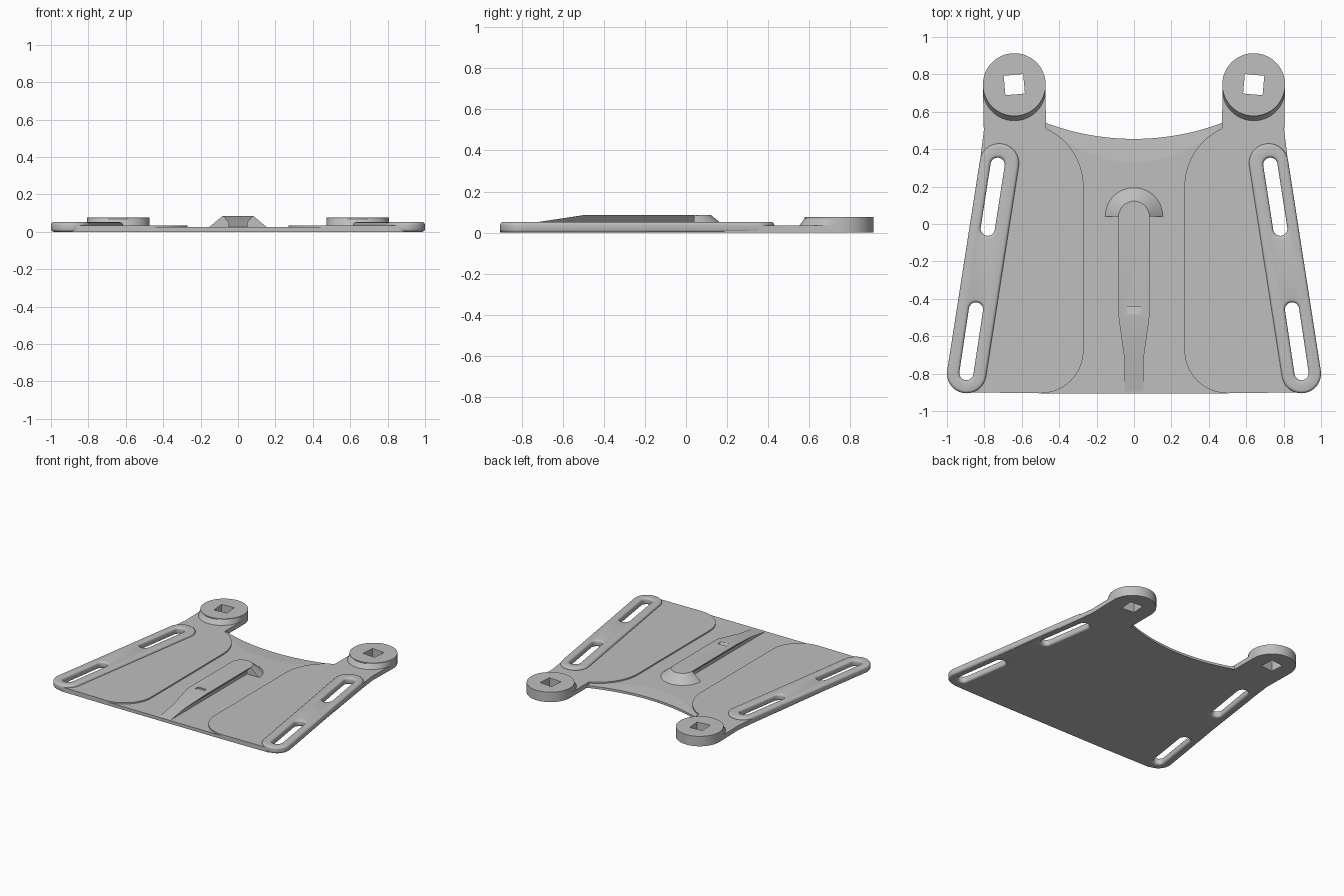
import bpy, bmesh
from math import cos, sin, pi, radians, atan2

if "Cube" in bpy.data.objects:
    bpy.data.objects.remove(bpy.data.objects["Cube"])

grey = bpy.data.materials.new("plain_grey")
grey.use_nodes = True
colour = (0.52, 0.52, 0.52, 1)
grey.diffuse_color = colour
grey.node_tree.nodes["Principled BSDF"].inputs["Base Color"].default_value = colour


def loft(name, ring_a, ring_b):
    """Closed solid between two rings of 3D points."""
    bm = bmesh.new()
    a = [bm.verts.new(p) for p in ring_a]
    b = [bm.verts.new(p) for p in ring_b]
    bm.faces.new(a)
    bm.faces.new(b)
    for i in range(len(a)):
        j = (i + 1) % len(a)
        bm.faces.new((a[i], a[j], b[j], b[i]))
    bmesh.ops.recalc_face_normals(bm, faces=bm.faces)
    mesh = bpy.data.meshes.new(name)
    bm.to_mesh(mesh)
    bm.free()
    mesh.materials.append(grey)
    obj = bpy.data.objects.new(name, mesh)
    bpy.context.collection.objects.link(obj)
    return obj


def at_z(points, z):
    return [(x, y, z) for x, y in points]


def slab(name, points, z0, z1):
    return loft(name, at_z(points, z0), at_z(points, z1))


def arc(cx, cy, r, start, end, n=24):
    """Points on an arc, angles in degrees."""
    angles = [radians(start + (end - start) * i / n) for i in range(n + 1)]
    return [(cx + r * cos(t), cy + r * sin(t)) for t in angles]


def circle(cx, cy, r, n=64):
    return arc(cx, cy, r, 0, 360, n)[:-1]


def capsule(p, q, r):
    d = atan2(q[1] - p[1], q[0] - p[0]) * 180 / pi
    return arc(*q, r, d - 90, d + 90) + arc(*p, r, d + 90, d + 270)


def finish(obj, cutters=(), bevel=0, mirror=False):
    """Cut, round, mirror and shade one part."""
    for c in cutters:
        m = obj.modifiers.new("cut", "BOOLEAN")
        m.operation, m.solver, m.object = "DIFFERENCE", "EXACT", c
    if bevel:
        m = obj.modifiers.new("round", "BEVEL")
        m.width, m.segments = bevel, 4
        m.limit_method, m.angle_limit = "ANGLE", radians(50)
    if mirror:
        obj.modifiers.new("mirror", "MIRROR")
    bpy.ops.object.select_all(action="DESELECT")
    obj.select_set(True)
    bpy.context.view_layer.objects.active = obj
    for m in list(obj.modifiers):
        bpy.ops.object.modifier_apply(modifier=m.name)
    bpy.ops.object.shade_smooth_by_angle(angle=radians(30))


# Cutters: rail slots, wider clearance in the pad, square hole
slots = [((0.782, -0.025), (0.729, 0.317)), ((0.896, -0.797), (0.845, -0.457))]
slot_cut = [slab("slot_cutter", capsule(p, q, 0.038), -0.1, 0.2) for p, q in slots]
wide_cut = [slab("clearance_cutter", capsule(p, q, 0.06), -0.1, 0.2) for p, q in slots]
disc_x, disc_y, disc_r = 0.64, 0.745, 0.168
square_cut = [slab("square_cutter", arc(disc_x, disc_y, 0.074, 40, 310, 3), -0.1, 0.2)]

# Thin middle sheet, ending at the inner curve behind
inner_curve = arc(0, 0.961, 0.631, -90 + 48.1, -90 - 48.1, 40)
sheet = slab("middle_sheet", [(-0.5, -0.905), (0.5, -0.905)] + inner_curve, 0, 0.025)
finish(sheet)

# Back lip that slopes down to the concave rear edge
outer_curve = arc(0, 1.797, 1.342, -90 - 20.5, -90 + 20.5, 40)
inner_part = inner_curve[1:-1]
lip = loft("back_lip", at_z(outer_curve + inner_part, 0),
           at_z(outer_curve, 0.018) + at_z(inner_part, 0.025))
finish(lip)

# Side pads with curved inner edges, reaching back under the discs
pad_outline = [(0.89, -0.9), (0.955, -0.6), (0.822, 0.346), (0.803, 0.5),
               (disc_x + disc_r, disc_y), (disc_x - disc_r, disc_y)]
pad_outline += arc(0.61, 0.2, 0.34, 114, 180) + arc(0.5, -0.675, 0.23, 180, 270)
pad = slab("side_pads", pad_outline, 0, 0.035)
finish(pad, wide_cut + square_cut, mirror=True)

# Rounded slotted rails
rail = slab("slotted_rails", capsule((0.895, -0.8), (0.72, 0.325), 0.105), 0, 0.052)
finish(rail, slot_cut, bevel=0.016, mirror=True)

# Rear discs with a slanted skirt in front
disc = slab("rear_discs", circle(disc_x, disc_y, disc_r), 0, 0.077)
finish(disc, square_cut, mirror=True)
skirt = loft("disc_skirts", at_z(circle(disc_x, disc_y - 0.036, disc_r), 0.02),
             at_z(circle(disc_x, disc_y, disc_r - 0.001), 0.07))
finish(skirt, square_cut, mirror=True)

# Dovetail bar: undercut profile, ramped at the front, with a small catch notch
profile = [(-0.05, 0.005), (0.05, 0.005), (0.05, 0.05),
           (0.082, 0.085), (-0.082, 0.085), (-0.05, 0.05)]
bar = loft("dovetail_bar", [(x, -0.905, z) for x, z in profile],
           [(x, 0.06, z) for x, z in profile])


def side_wedge(name, points, half_width):
    return loft(name, [(-half_width, y, z) for y, z in points],
                [(half_width, y, z) for y, z in points])


ramp_cut = side_wedge("ramp_cutter", [(-0.5, 0.085), (-1.1, -0.006), (-1.1, 0.2), (-0.5, 0.2)], 0.3)
notch_cut = side_wedge("notch_cutter", [(-0.44, 0.076), (-0.48, 0.084), (-0.48, 0.1), (-0.44, 0.1)], 0.035)
finish(bar, [ramp_cut, notch_cut])

# Half-cone stop at the end of the bar
stop = loft("half_cone_stop", at_z(arc(0, 0.04, 0.16, 0, 180, 32), 0.02),
            at_z(arc(0, 0.04, 0.082, 0, 180, 32), 0.085))
finish(stop)

# Remove the cutters
for c in slot_cut + wide_cut + square_cut + [ramp_cut, notch_cut]:
    bpy.data.objects.remove(c)
